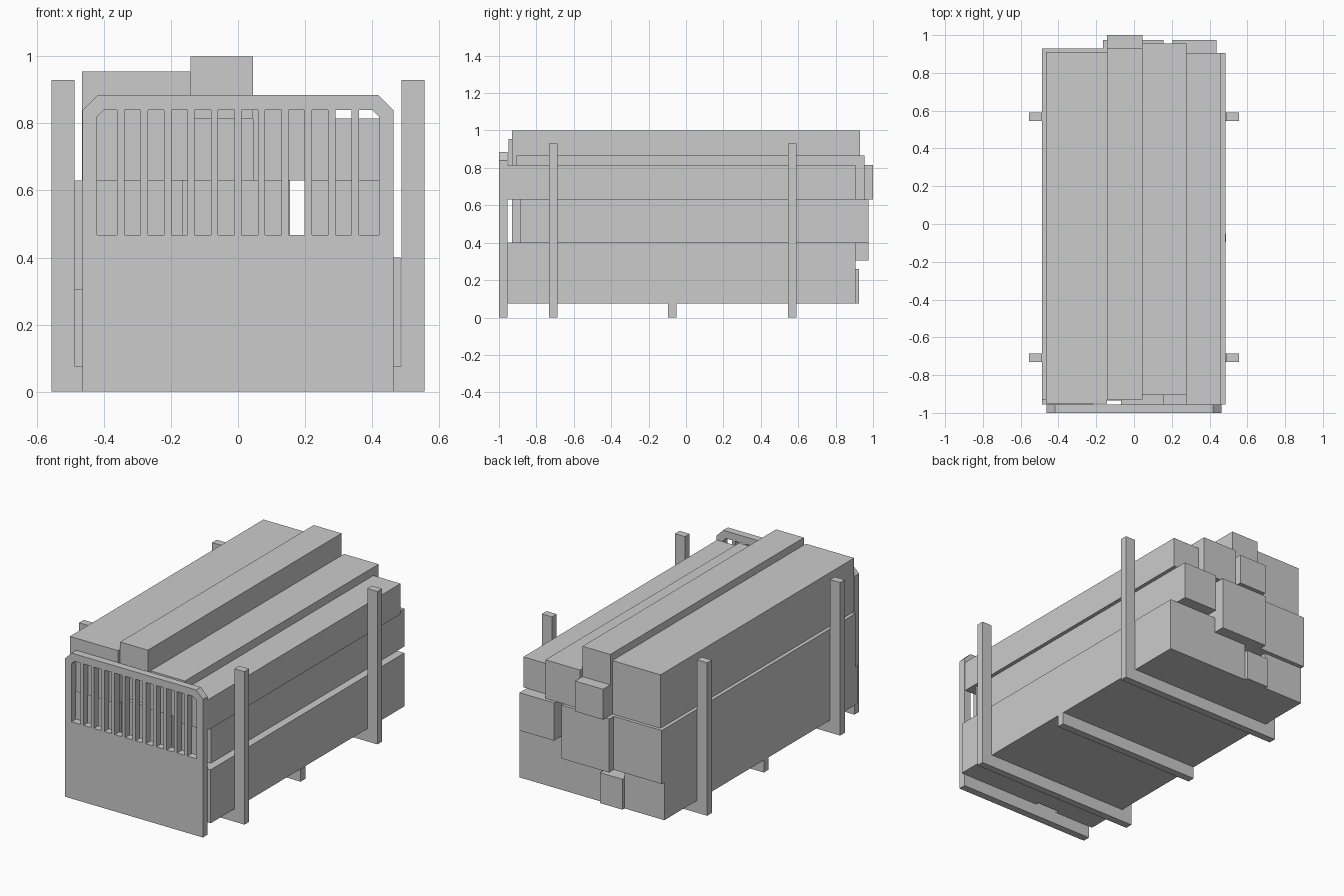
import bpy
import bmesh
from mathutils import Matrix, Vector

cube = bpy.data.objects.get("Cube")
if cube:
    bpy.data.objects.remove(cube, do_unlink=True)

grey = bpy.data.materials.new("plain grey")
grey.use_nodes = True
COLOUR = (0.6, 0.6, 0.6, 1)
grey.diffuse_color = COLOUR
grey.node_tree.nodes["Principled BSDF"].inputs["Base Color"].default_value = COLOUR


def add_box(name, x, y, z):
    """Box spanning the given (low, high) range on each axis."""
    low, high = (Vector(corner) for corner in zip(x, y, z))
    bm = bmesh.new()
    place = Matrix.Translation((low + high) / 2) @ Matrix.Diagonal((*(high - low), 1))
    bmesh.ops.create_cube(bm, size=1, matrix=place)
    mesh = bpy.data.meshes.new(name)
    bm.to_mesh(mesh)
    bm.free()
    mesh.materials.append(grey)
    obj = bpy.data.objects.new(name, mesh)
    bpy.context.collection.objects.link(obj)
    return obj


def chamfered(x0, x1, z0, z1, left, right):
    """Upright rectangle with its top corners cut off by the given amounts."""
    points = [(x0, z0), (x1, z0), (x1, z1 - right)]
    if right:
        points.append((x1 - right, z1))
    if left:
        points.append((x0 + left, z1))
    points.append((x0, z1 - left))
    return points


# Slotted headboard: one outline with twelve window holes
SLOTS, PITCH, BAR, HALF = 12, 0.0699, 0.0215, 0.42
dividers = [(i - SLOTS / 2) * PITCH for i in range(1, SLOTS)]
starts = [-HALF] + [d + BAR / 2 for d in dividers]
ends = [d - BAR / 2 for d in dividers] + [HALF]
outlines = [chamfered(-0.464, 0.464, 0, 0.885, 0.045, 0.045)]
for i, (a, b) in enumerate(zip(starts, ends)):
    outlines.append(chamfered(a, b, 0.467, 0.84,
                              0.02 if i == 0 else 0, 0.02 if i == SLOTS - 1 else 0))

curve = bpy.data.curves.new("headboard_outline", "CURVE")
curve.dimensions = "2D"
curve.fill_mode = "BOTH"
curve.extrude = 0.0225
for outline in outlines:
    spline = curve.splines.new("POLY")
    spline.points.add(len(outline) - 1)
    for point, (px, pz) in zip(spline.points, outline):
        point.co = (px, pz, 0, 1)
    spline.use_cyclic_u = True
source = bpy.data.objects.new("headboard_outline", curve)
bpy.context.collection.objects.link(source)
bpy.context.view_layer.update()
graph = bpy.context.evaluated_depsgraph_get()
mesh = bpy.data.meshes.new_from_object(source.evaluated_get(graph))
bpy.data.objects.remove(source, do_unlink=True)
mesh.transform(Matrix.Translation((0, -0.9775, 0)) @ Matrix.Rotation(1.5707963, 4, "X"))
mesh.materials.clear()
mesh.materials.append(grey)
for face in mesh.polygons:
    face.use_smooth = False
headboard = bpy.data.objects.new("headboard", mesh)
bpy.context.collection.objects.link(headboard)

# Cross bars under the load, with stakes on the front and rear ones
for label, y in (("front", -0.709), ("middle", -0.073), ("rear", 0.568)):
    span = (y - 0.0225, y + 0.0225)
    add_box(label + "_cross_bar", (-0.488, 0.488), span, (0, 0.075))
    if label != "middle":
        add_box(label + "_left_stake", (0.488, 0.556), span, (0, 0.93))
        add_box(label + "_right_stake", (-0.556, -0.488), span, (0, 0.93))

# Load: bundles of equal length, each shifted along y by its own amount
LENGTH = 1.86
bundles = [
    ("bottom_left_bundle", (0.155, 0.485), (0.075, 0.4), -0.955),
    ("bottom_centre_bundle", (-0.07, 0.155), (0.075, 0.305), -0.955),
    ("bottom_small_bundle", (-0.22, -0.07), (0.075, 0.26), -0.935),
    ("bottom_right_bundle", (-0.488, -0.22), (0.075, 0.305), -0.955),
    ("middle_left_bundle", (0.205, 0.437), (0.4, 0.63), -0.885),
    ("middle_centre_bundle", (-0.165, 0.155), (0.305, 0.63), -0.885),
    ("middle_right_bundle", (-0.488, -0.165), (0.305, 0.63), -0.93),
    ("top_left_bundle", (0.277, 0.46), (0.63, 0.815), -0.955),
    ("top_inner_bundle", (0.045, 0.277), (0.63, 0.865), -0.905),
    ("top_centre_lower_bundle", (-0.142, 0.045), (0.63, 0.815), -0.86),
    ("top_centre_upper_bundle", (-0.142, 0.045), (0.815, 1.0), -0.93),
    ("top_right_bundle", (-0.466, -0.142), (0.63, 0.955), -0.95),
]
for name, x, z, front in bundles:
    add_box(name, x, (front, front + LENGTH), z)
